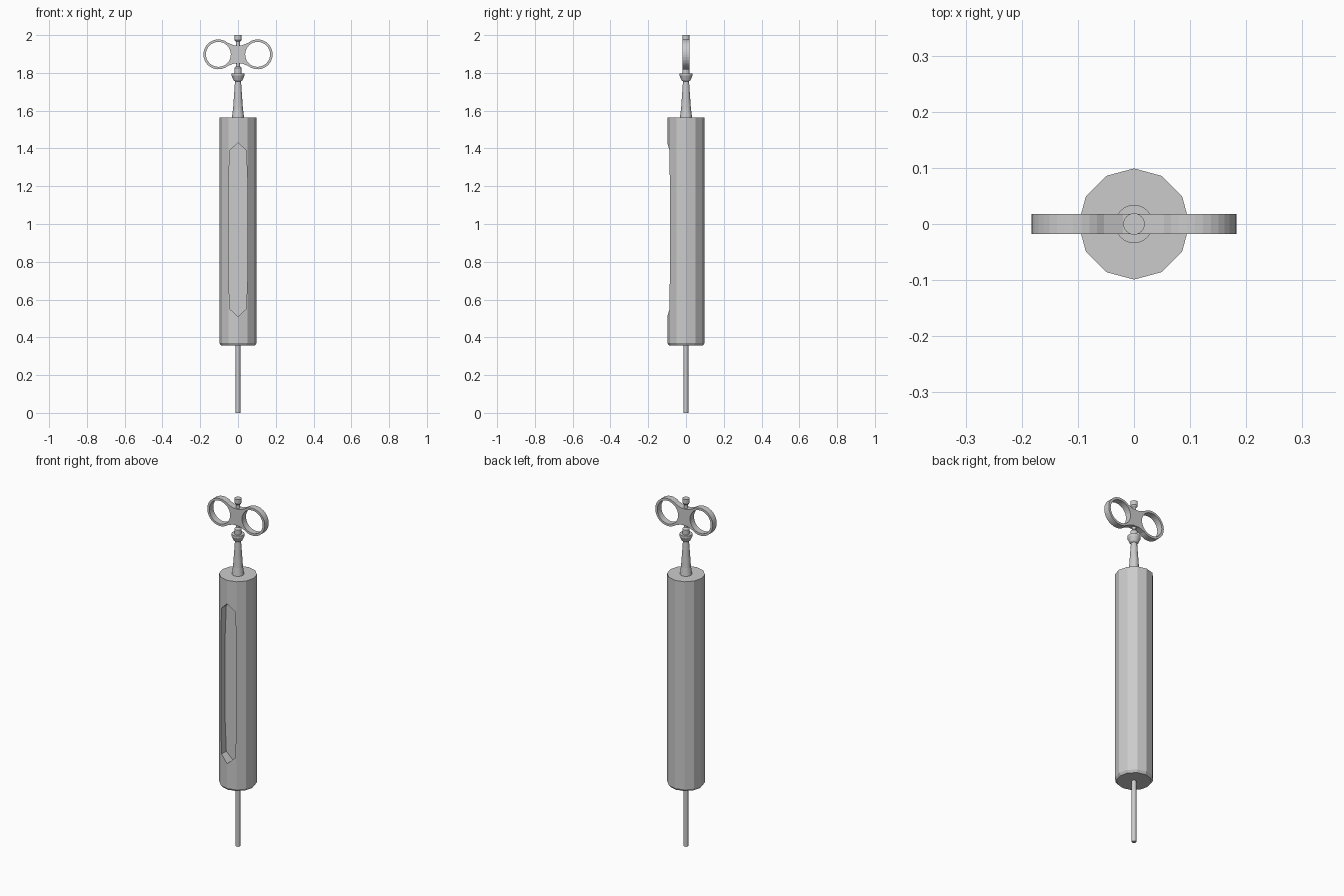
import bpy, bmesh, math

if "Cube" in bpy.data.objects:
    bpy.data.objects.remove(bpy.data.objects["Cube"])


def finish(name, bm):
    bmesh.ops.recalc_face_normals(bm, faces=bm.faces)
    mesh = bpy.data.meshes.new(name)
    bm.to_mesh(mesh)
    bm.free()
    obj = bpy.data.objects.new(name, mesh)
    bpy.context.collection.objects.link(obj)
    return obj


def lathe(name, profile, sides):
    """Turn (radius, height) points into a closed solid around z."""
    bm = bmesh.new()
    rings = [[bm.verts.new((r * math.cos(2 * math.pi * i / sides),
                            r * math.sin(2 * math.pi * i / sides), z))
              for i in range(sides)] for r, z in profile]
    for a, b in zip(rings, rings[1:]):
        for i in range(sides):
            j = (i + 1) % sides
            bm.faces.new((a[i], a[j], b[j], b[i]))
    bm.faces.new(rings[0])
    bm.faces.new(rings[-1])
    return finish(name, bm)


def prism(name, outline, y0, y1):
    """Extrude an (x, z) outline along y."""
    bm = bmesh.new()
    face = bm.faces.new([bm.verts.new((x, y0, z)) for x, z in outline])
    new = bmesh.ops.extrude_face_region(bm, geom=[face])["geom"]
    bmesh.ops.translate(bm, vec=(0, y1 - y0, 0),
                        verts=[v for v in new if isinstance(v, bmesh.types.BMVert)])
    return finish(name, bm)


def arc(cx, cz, r, a0, a1, n):
    return [(cx + r * math.cos(math.radians(a0 + (a1 - a0) * i / n)),
             cz + r * math.sin(math.radians(a0 + (a1 - a0) * i / n)))
            for i in range(n + 1)]


def baked(obj):
    deps = bpy.context.evaluated_depsgraph_get()
    return bpy.data.meshes.new_from_object(obj.evaluated_get(deps))


# Barrel with a chamfered foot
barrel = lathe("barrel", [(0.09, 0.357), (0.099, 0.37), (0.099, 1.565)], 12)

# Long slot cut into the front of the barrel
half = [(0, 0.51), (0.043, 0.55), (0.05, 0.72), (0.05, 1.22), (0.043, 1.39), (0, 1.43)]
slot = half + [(-x, z) for x, z in half[-2:0:-1]]
cutter = prism("slot_cutter", slot, -0.2, -0.045)
cutter.hide_render = True
cut = barrel.modifiers.new("slot", "BOOLEAN")
cut.operation, cut.solver, cut.object = "DIFFERENCE", "EXACT", cutter
mesh = baked(barrel)
barrel.modifiers.clear()
barrel.data = mesh
bpy.data.objects.remove(cutter)

# Thin rod below, flared neck and key stem above
lathe("lower_rod", [(0.012, 0), (0.012, 0.36)], 12)
neck = lathe("neck", [(0.033, 1.56), (0.026, 1.61), (0.016, 1.755), (0.023, 1.76),
                      (0.034, 1.785), (0.034, 1.797)], 24)
stem = lathe("key_stem", [(0.019, 1.79), (0.019, 1.825), (0.011, 1.835), (0.011, 1.965),
                          (0.019, 1.975), (0.019, 2.0)], 24)

# Key bow: one outline around both loops, with two round holes
CX, CZ = 0.104, 1.898
outer = (arc(-CX, CZ, 0.079, 50, 310, 24) + [(-0.02, CZ - 0.048), (0.02, CZ - 0.048)]
         + arc(CX, CZ, 0.079, -130, 130, 24) + [(0.02, CZ + 0.048), (-0.02, CZ + 0.048)])
holes = [arc(s * CX, CZ, 0.066, 0, 360, 32)[:-1] for s in (-1, 1)]
curve = bpy.data.curves.new("key_bow_outline", "CURVE")
curve.dimensions, curve.fill_mode, curve.extrude = "2D", "BOTH", 0.018
for loop in [outer] + holes:
    spline = curve.splines.new("POLY")
    spline.points.add(len(loop) - 1)
    for p, (x, z) in zip(spline.points, loop):
        p.co = (x, z, 0, 1)
    spline.use_cyclic_u = True
helper = bpy.data.objects.new("bow_helper", curve)
bpy.context.collection.objects.link(helper)
bpy.context.view_layer.update()
bow = bpy.data.objects.new("key_bow", baked(helper))
bow.rotation_euler.x = math.pi / 2
bpy.context.collection.objects.link(bow)
bpy.data.objects.remove(helper)
for poly in bow.data.polygons:
    poly.use_smooth = False
